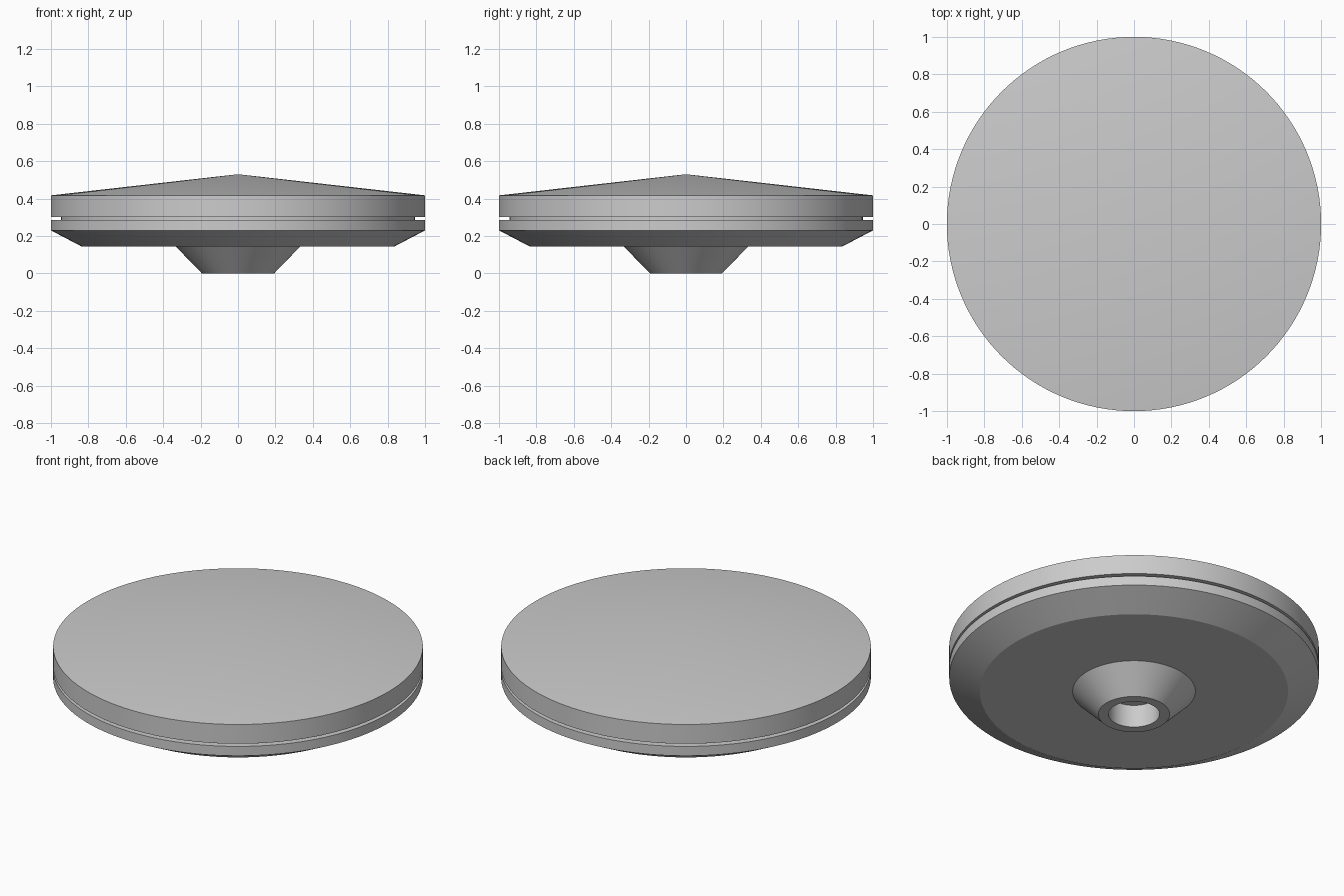
import bpy
import bmesh
from math import cos, sin, tau, radians

if "Cube" in bpy.data.objects:
    bpy.data.objects.remove(bpy.data.objects["Cube"])

SEGMENTS = 128


def lathe(name, profile):
    """Revolve (radius, z) points, listed from the top outward and down, around z."""
    bm = bmesh.new()
    rings = []
    for r, z in profile:
        if r == 0:
            rings.append([bm.verts.new((0, 0, z))] * SEGMENTS)
        else:
            rings.append([bm.verts.new((r * cos(tau * i / SEGMENTS),
                                        r * sin(tau * i / SEGMENTS), z))
                          for i in range(SEGMENTS)])
    for a, b in zip(rings, rings[1:]):
        for i in range(SEGMENTS):
            j = (i + 1) % SEGMENTS
            # dict.fromkeys drops the repeated centre vertex
            bm.faces.new(list(dict.fromkeys((a[i], b[i], b[j], a[j]))))
    mesh = bpy.data.meshes.new(name)
    bm.to_mesh(mesh)
    bm.free()
    obj = bpy.data.objects.new(name, mesh)
    bpy.context.collection.objects.link(obj)
    bpy.ops.object.select_all(action='DESELECT')
    obj.select_set(True)
    bpy.context.view_layer.objects.active = obj
    bpy.ops.object.shade_smooth_by_angle(angle=radians(20))
    return obj


# Shallow conical lid with a straight rim
lathe("lid", [(0, 0.53), (1, 0.417), (1, 0.302), (0.945, 0.302)])

# Recessed wall of the thin groove
lathe("groove_wall", [(0.945, 0.302), (0.945, 0.286)])

# Lower disc with chamfered edge
lathe("base_disc", [(0.945, 0.286), (1, 0.286), (1, 0.23),
                    (0.834, 0.143), (0.332, 0.143)])

# Tapered hub with a blind hole in its underside
lathe("hub", [(0.332, 0.143), (0.193, 0), (0.138, 0),
              (0.138, 0.135), (0, 0.135)])
